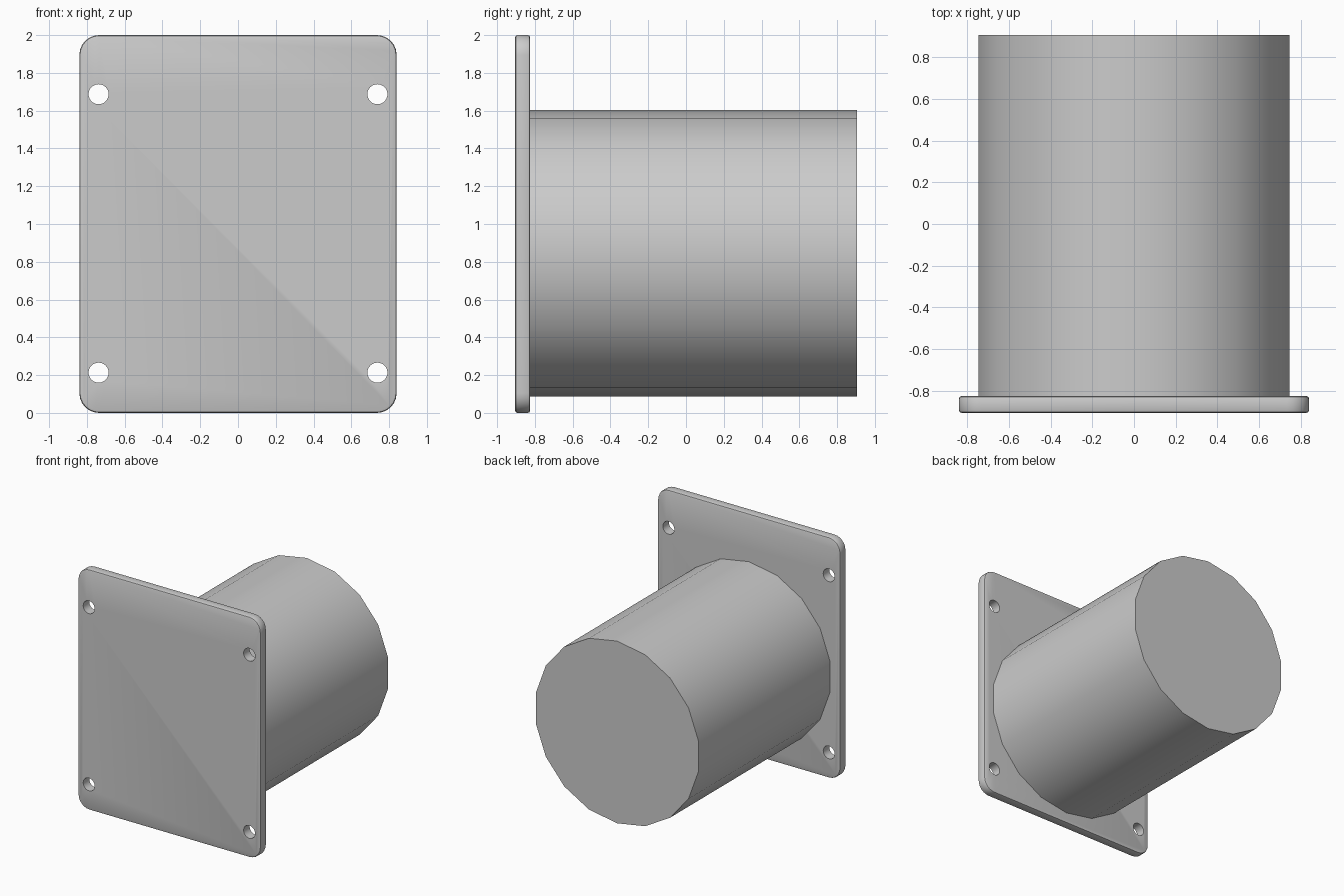
import bpy
import bmesh
from math import radians
from mathutils import Matrix, Vector

if "Cube" in bpy.data.objects:
    bpy.data.objects.remove(bpy.data.objects["Cube"])

PLATE_W, PLATE_H = 1.68, 2.0
FRONT, PLATE_BACK, BACK = -0.905, -0.825, 0.905

# One plain grey for everything
grey = bpy.data.materials.new("plain grey")
grey.use_nodes = True
colour = (0.6, 0.6, 0.6, 1)
grey.diffuse_color = colour
grey.node_tree.nodes["Principled BSDF"].inputs["Base Color"].default_value = colour


def add_object(name, bm):
    bmesh.ops.recalc_face_normals(bm, faces=bm.faces)
    mesh = bpy.data.meshes.new(name)
    bm.to_mesh(mesh)
    bm.free()
    mesh.materials.append(grey)
    obj = bpy.data.objects.new(name, mesh)
    bpy.context.collection.objects.link(obj)
    return obj


def cylinder_along_y(bm, x, z, radius, y0, y1, sides):
    place = Matrix.Translation((x, (y0 + y1) / 2, z)) @ Matrix.Rotation(radians(90), 4, "X")
    bmesh.ops.create_cone(bm, cap_ends=True, segments=sides, radius1=radius,
                          radius2=radius, depth=y1 - y0, matrix=place)


def smooth(obj):
    bpy.ops.object.select_all(action="DESELECT")
    obj.select_set(True)
    bpy.context.view_layer.objects.active = obj
    bpy.ops.object.shade_smooth_by_angle(angle=radians(30))


# Plate with rounded corners and a softened rim
bm = bmesh.new()
size = Matrix.Diagonal((PLATE_W, PLATE_BACK - FRONT, PLATE_H, 1))
centre = Matrix.Translation((0, (FRONT + PLATE_BACK) / 2, PLATE_H / 2))
bmesh.ops.create_cube(bm, size=1, matrix=centre @ size)
along_y = [e for e in bm.edges
           if abs((e.verts[0].co - e.verts[1].co).normalized().dot(Vector((0, 1, 0)))) > 0.9]
bmesh.ops.bevel(bm, geom=along_y, offset=0.105, segments=6, profile=0.5, affect="EDGES")
bm.normal_update()
rim = [e for e in bm.edges if any(abs(f.normal.y) > 0.9 for f in e.link_faces)]
bmesh.ops.bevel(bm, geom=rim, offset=0.013, segments=2, profile=0.5, affect="EDGES")
plate = add_object("mounting_plate", bm)

# Four screw holes cut through the plate
bm = bmesh.new()
for x in (-0.738, 0.738):
    for z in (0.213, 1.687):
        cylinder_along_y(bm, x, z, 0.053, FRONT - 0.1, PLATE_BACK + 0.1, 32)
cutter = add_object("hole_cutter", bm)
cutter.hide_render = True
cut = plate.modifiers.new("screw_holes", "BOOLEAN")
cut.operation = "DIFFERENCE"
cut.solver = "EXACT"
cut.object = cutter
bpy.ops.object.select_all(action="DESELECT")
bpy.context.view_layer.objects.active = plate
plate.select_set(True)
bpy.ops.object.modifier_apply(modifier=cut.name)
bpy.data.objects.remove(cutter)
smooth(plate)

# Solid drum behind the plate, one corner straight up
bm = bmesh.new()
cylinder_along_y(bm, 0, 0.845, 0.758, PLATE_BACK - 0.01, BACK, 18)
smooth(add_object("drum", bm))
